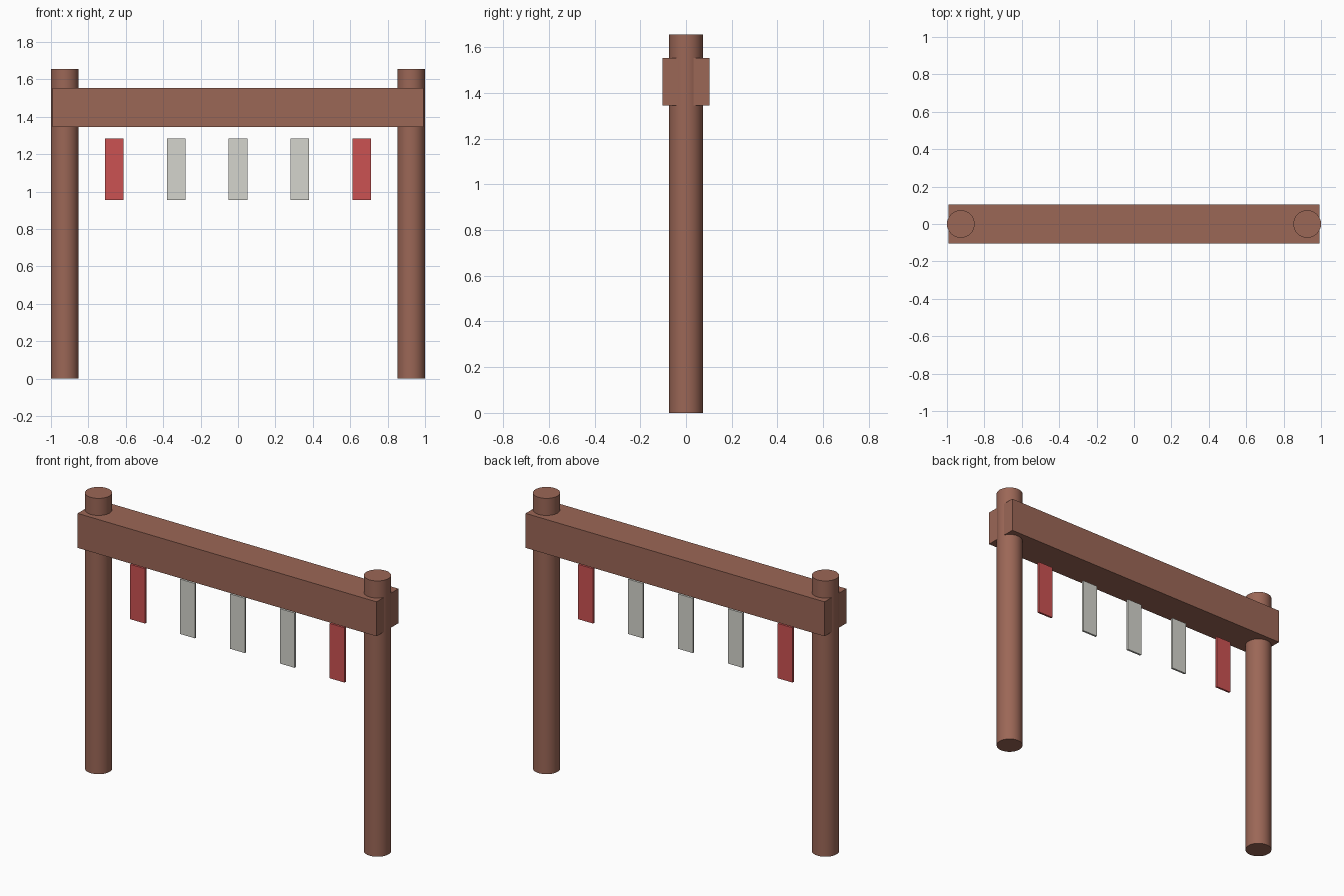
import bpy

if "Cube" in bpy.data.objects:
    bpy.data.objects.remove(bpy.data.objects["Cube"])


def material(name, rgb):
    m = bpy.data.materials.new(name)
    m.diffuse_color = (*rgb, 1.0)
    m.use_nodes = True
    m.node_tree.nodes["Principled BSDF"].inputs["Base Color"].default_value = m.diffuse_color
    return m


wood = material("wood", (0.33, 0.135, 0.094))
red = material("red", (0.60, 0.085, 0.085))
white = material("off_white", (0.66, 0.66, 0.61))


def box(name, center, size, mat):
    bpy.ops.mesh.primitive_cube_add(size=1, location=center)
    ob = bpy.context.object
    ob.name = name
    ob.scale = size
    bpy.ops.object.transform_apply(location=False, rotation=False, scale=True)
    ob.data.materials.append(mat)
    return ob


# Two round upright posts
POST_R, POST_H = 0.074, 1.655
for side, label in ((-1, "left"), (1, "right")):
    bpy.ops.mesh.primitive_cylinder_add(
        vertices=32, radius=POST_R, depth=POST_H,
        location=(side * (1 - POST_R), 0, POST_H / 2))
    post = bpy.context.object
    post.name = f"{label}_post"
    post.data.materials.append(wood)
    bpy.ops.object.shade_smooth_by_angle()

# Crossbeam, with the posts passing through its ends
box("crossbeam", (0, 0, 1.449), (1.985, 0.207, 0.207), wood)

# Five thin strips hanging below the beam, red at both ends
for i in range(-2, 3):
    box(f"hanging_strip_{i + 3}", (i * 0.331, 0, 1.12), (0.099, 0.012, 0.329),
        red if abs(i) == 2 else white)
